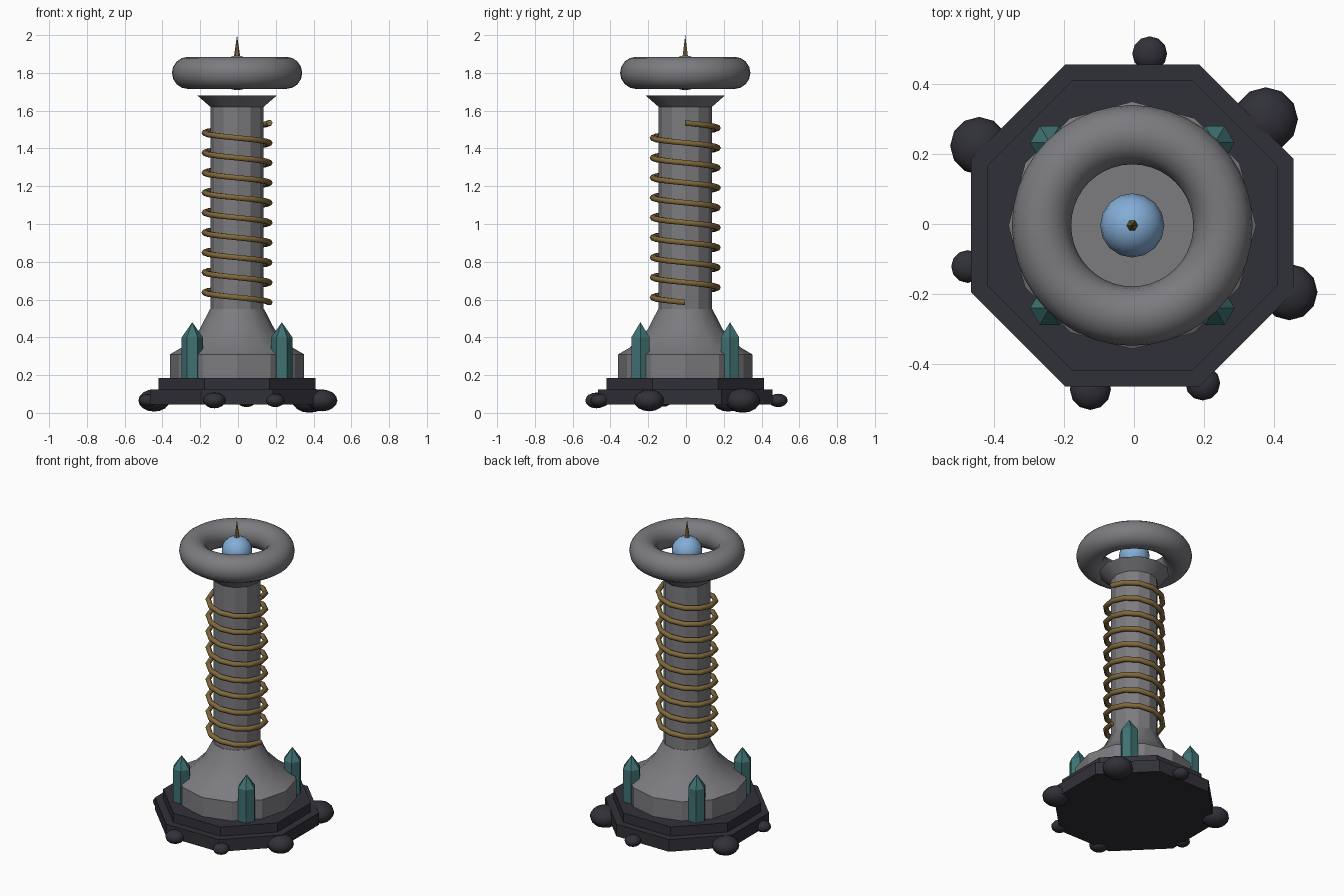
import bpy, bmesh, math
from mathutils import Matrix, Vector

if "Cube" in bpy.data.objects:
    bpy.data.objects.remove(bpy.data.objects["Cube"])

CX, CY = -0.005, -0.004   # tower axis


def material(name, rgb):
    m = bpy.data.materials.new(name)
    m.diffuse_color = (*rgb, 1)
    m.use_nodes = True
    m.node_tree.nodes["Principled BSDF"].inputs["Base Color"].default_value = m.diffuse_color
    return m


STONE = material("grey_stone", (0.20, 0.20, 0.215))
DARK = material("dark_rock", (0.030, 0.030, 0.040))
TEAL = material("teal_crystal", (0.05, 0.165, 0.17))
BRASS = material("brass", (0.215, 0.14, 0.045))
BLUE = material("blue_orb", (0.23, 0.42, 0.68))


def finish(name, bm, mat, angle=None):
    bmesh.ops.recalc_face_normals(bm, faces=bm.faces)
    me = bpy.data.meshes.new(name)
    bm.to_mesh(me)
    bm.free()
    me.materials.append(mat)
    ob = bpy.data.objects.new(name, me)
    bpy.context.collection.objects.link(ob)
    if angle:
        bpy.ops.object.select_all(action='DESELECT')
        bpy.context.view_layer.objects.active = ob
        ob.select_set(True)
        bpy.ops.object.shade_smooth_by_angle(angle=math.radians(angle))
    return ob


def lathe(name, profile, sides, mat, x=CX, y=CY, turn=0.0, angle=None):
    """Closed solid of revolution; radius 0 makes a tip."""
    bm = bmesh.new()
    rings = []
    for r, z in profile:
        n = sides if r > 0 else 1
        rings.append([bm.verts.new((x + r * math.cos(turn + math.tau * i / sides),
                                    y + r * math.sin(turn + math.tau * i / sides), z))
                      for i in range(n)])
    for a, b in zip(rings, rings[1:]):
        for i in range(sides):
            j = (i + 1) % sides
            if len(b) == 1:
                bm.faces.new((a[i], a[j], b[0]))
            else:
                bm.faces.new((a[i], a[j], b[j], b[i]))
    for ring in (rings[0], rings[-1]):
        if len(ring) > 1:
            bm.faces.new(ring)
    return finish(name, bm, mat, angle)


def ball(name, loc, size, mat, u=16, v=10):
    bm = bmesh.new()
    bmesh.ops.create_uvsphere(bm, u_segments=u, v_segments=v, radius=1,
                              matrix=Matrix.Translation(loc) @ Matrix.Diagonal((*size, 1)))
    return finish(name, bm, mat, 60)


def sweep(name, path, tube, sides, mat, closed, angle):
    """Tube along a path that winds round the tower axis."""
    bm = bmesh.new()
    rings = []
    for p in path:
        out = Vector((p.x - CX, p.y - CY, 0)).normalized()
        rings.append([bm.verts.new(p + tube * (out * math.cos(math.tau * k / sides)
                                               + Vector((0, 0, math.sin(math.tau * k / sides)))))
                      for k in range(sides)])
    pairs = list(zip(rings, rings[1:])) + ([(rings[-1], rings[0])] if closed else [])
    for a, b in pairs:
        for k in range(sides):
            m = (k + 1) % sides
            bm.faces.new((a[k], a[m], b[m], b[k]))
    if not closed:
        bm.faces.new(rings[0])
        bm.faces.new(rings[-1])
    return finish(name, bm, mat, angle)


# Octagonal plinth in two steps
lathe("plinth_lower", [(0.50, 0.045), (0.50, 0.125)], 8, DARK, turn=math.pi / 8)
lathe("plinth_upper", [(0.45, 0.125), (0.45, 0.185)], 8, DARK, turn=math.pi / 8)

# Flattened boulders round the plinth: x, y, radius
boulders = [(0.045, 0.488, 0.050), (0.378, 0.300, 0.092), (0.445, -0.195, 0.081),
            (0.197, -0.456, 0.050), (-0.125, -0.474, 0.059), (-0.477, -0.122, 0.047),
            (-0.444, 0.224, 0.083)]
for i, (x, y, r) in enumerate(boulders):
    ball(f"boulder_{i + 1}", (x, y, 0.066), (r, r, r * 0.71), DARK, 12, 8)

# Flared foot, column and collar
lathe("foot", [(0.355, 0.185), (0.355, 0.31), (0.295, 0.345), (0.20, 0.44), (0.143, 0.55)],
      12, STONE, angle=29.5)
lathe("column", [(0.141, 0.54), (0.141, 1.63)], 12, STONE, angle=29.5)
lathe("collar", [(0.141, 1.62), (0.21, 1.68)], 12, STONE, angle=29.5)

# Crystals at the four corners
for sx in (-1, 1):
    for sy in (-1, 1):
        lathe(f"crystal_{'left' if sx < 0 else 'right'}_{'front' if sy < 0 else 'back'}",
              [(0.056, 0.18), (0.056, 0.40), (0, 0.48)], 6, TEAL,
              CX + sx * 0.237, CY + sy * 0.237)

# Brass coil, nine clockwise turns
turns, per = 9, 12
n = turns * per
coil = []
for i in range(n + 1):
    a = -math.tau * i / per
    coil.append(Vector((CX + 0.172 * math.cos(a), CY + 0.172 * math.sin(a),
                        0.585 + 0.95 * i / n)))
sweep("coil", coil, 0.0165, 6, BRASS, False, 61)

# Ring, orb and spike at the top
ring = [Vector((CX + 0.26 * math.cos(math.tau * i / 40),
                CY + 0.26 * math.sin(math.tau * i / 40), 1.80)) for i in range(40)]
sweep("top_ring", ring, 0.085, 16, STONE, True, 60)
ball("orb", (CX, CY, 1.80), (0.092,) * 3, BLUE)
lathe("spike", [(0.019, 1.87), (0, 2.0)], 6, BRASS)
